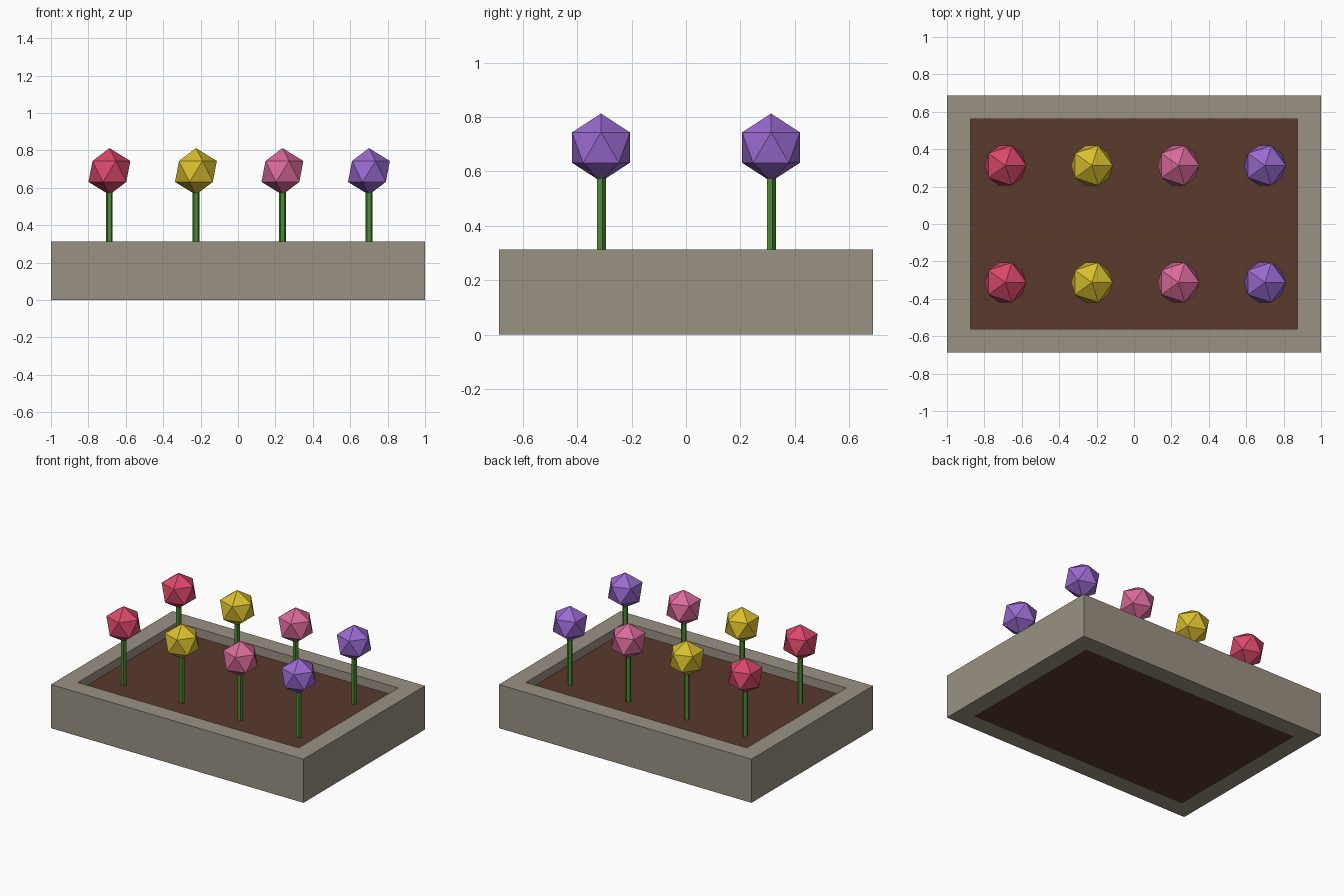
import bpy, bmesh
from mathutils import Matrix, Vector

if "Cube" in bpy.data.objects:
    bpy.data.objects.remove(bpy.data.objects["Cube"])


def material(name, hex_code):
    def linear(c):
        return c / 12.92 if c <= 0.04045 else ((c + 0.055) / 1.055) ** 2.4
    m = bpy.data.materials.new(name)
    rgb = [linear(int(hex_code[i:i + 2], 16) / 255) for i in (0, 2, 4)]
    m.diffuse_color = (*rgb, 1)
    m.use_nodes = True
    m.node_tree.nodes["Principled BSDF"].inputs["Base Color"].default_value = m.diffuse_color
    return m


stone = material("stone", "9A9284")
soil = material("soil", "5A3A2C")
green = material("stem green", "4F8A35")
petals = [("red", material("red petals", "D9486A")),
          ("yellow", material("yellow petals", "D9BE2E")),
          ("pink", material("pink petals", "D96A9A")),
          ("purple", material("purple petals", "9A6AD0"))]


def add_object(name, bm, mat):
    mesh = bpy.data.meshes.new(name)
    bm.to_mesh(mesh)
    bm.free()
    mesh.materials.append(mat)
    ob = bpy.data.objects.new(name, mesh)
    bpy.context.collection.objects.link(ob)
    return ob


HX, HY, H, WALL, SOIL_Z = 1.0, 0.6875, 0.3125, 0.125, 0.25

# Planter frame: a closed rectangular ring, open at top and bottom
bm = bmesh.new()
rings = []
for inset, z in ((0, 0), (0, H), (WALL, H), (WALL, 0)):
    x, y = HX - inset, HY - inset
    rings.append([bm.verts.new(p) for p in
                  ((-x, -y, z), (x, -y, z), (x, y, z), (-x, y, z))])
for k in range(4):
    a, b = rings[k], rings[(k + 1) % 4]
    for i in range(4):
        j = (i + 1) % 4
        bm.faces.new((a[i], a[j], b[j], b[i]))
bmesh.ops.recalc_face_normals(bm, faces=bm.faces)
add_object("planter_frame", bm, stone)

# Soil block filling the frame
bm = bmesh.new()
bmesh.ops.create_cube(bm, size=1)
bmesh.ops.scale(bm, vec=(2 * (HX - WALL), 2 * (HY - WALL), SOIL_Z), verts=bm.verts)
bmesh.ops.translate(bm, vec=(0, 0, SOIL_Z / 2), verts=bm.verts)
add_object("soil_bed", bm, soil)

# Two rows of four flowers
HEAD_Z, HEAD_R, STEM_R = 0.6875, 0.125, 0.01875
for row, y in (("front", -0.3125), ("back", 0.3125)):
    for i, (colour, mat) in enumerate(petals):
        x = -0.6875 + 0.4625 * i
        bm = bmesh.new()
        bmesh.ops.create_cone(bm, cap_ends=True, segments=5, radius1=STEM_R,
                              radius2=STEM_R, depth=HEAD_Z - SOIL_Z,
                              matrix=Matrix.Translation(Vector((x, y, (HEAD_Z + SOIL_Z) / 2))))
        add_object(f"{row}_{colour}_stem", bm, green)
        bm = bmesh.new()
        bmesh.ops.create_icosphere(bm, subdivisions=1, radius=HEAD_R,
                                   matrix=Matrix.Translation(Vector((x, y, HEAD_Z))))
        add_object(f"{row}_{colour}_flower", bm, mat)
